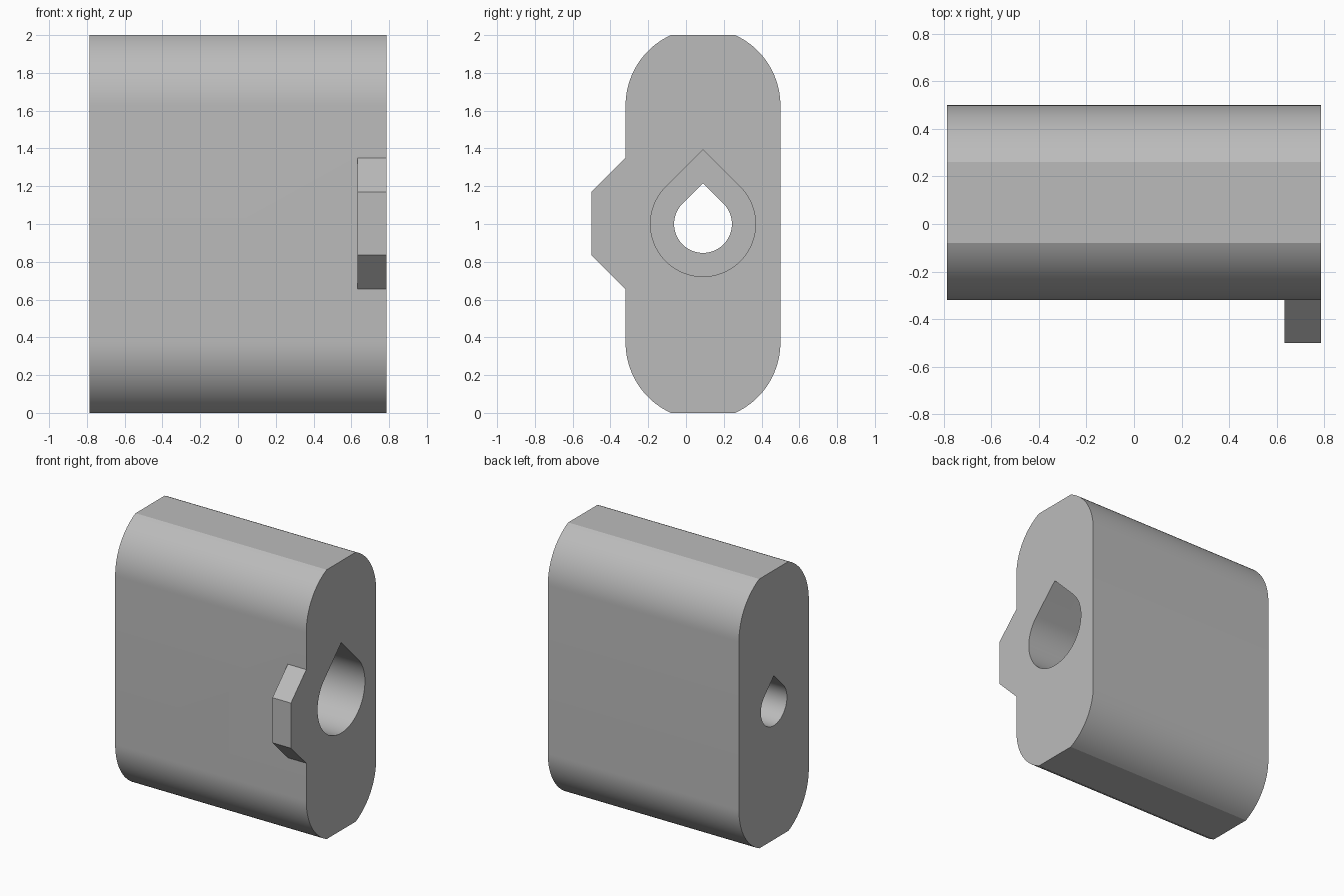
import bpy, bmesh, math
from math import sin, cos, radians, sqrt

if "Cube" in bpy.data.objects:
    bpy.data.objects.remove(bpy.data.objects["Cube"], do_unlink=True)

HALF = 0.785            # half length along x
CY, CZ = 0.09, 1.0      # axis of the bore
R = 0.41                # radius of the rounded ends
ARC_Z = 0.627           # arc centre above and below the axis
STEP_X = -0.1           # where the wide bore meets the narrow one

grey = bpy.data.materials.new("light grey")
grey.use_nodes = True
colour = (0.5, 0.5, 0.5, 1)
grey.diffuse_color = colour
grey.node_tree.nodes["Principled BSDF"].inputs["Base Color"].default_value = colour


def prism(name, outline, x0, x1):
    """Extrude a (y, z) outline along x."""
    bm = bmesh.new()
    face = bm.faces.new([bm.verts.new((x0, y, z)) for y, z in outline])
    ext = bmesh.ops.extrude_face_region(bm, geom=[face])
    moved = [v for v in ext["geom"] if isinstance(v, bmesh.types.BMVert)]
    bmesh.ops.translate(bm, verts=moved, vec=(x1 - x0, 0, 0))
    bmesh.ops.recalc_face_normals(bm, faces=bm.faces)
    mesh = bpy.data.meshes.new(name)
    bm.to_mesh(mesh)
    bm.free()
    mesh.materials.append(grey)
    obj = bpy.data.objects.new(name, mesh)
    bpy.context.collection.objects.link(obj)
    return obj


def arc(cy, cz, r, a0, a1, n):
    return [(cy + r * cos(radians(a0 + (a1 - a0) * i / n)),
             cz + r * sin(radians(a0 + (a1 - a0) * i / n))) for i in range(n + 1)]


def teardrop(r):
    """Round below, pointed at 45 degrees above."""
    return arc(CY, CZ, r, 135, 405, 54) + [(CY, CZ + r * sqrt(2))]


def combine(target, tool, operation):
    mod = target.modifiers.new(tool.name, 'BOOLEAN')
    mod.operation = operation
    mod.solver = 'EXACT'
    mod.object = tool
    tool.hide_render = True
    bpy.context.view_layer.objects.active = target
    bpy.ops.object.modifier_apply(modifier=mod.name)
    bpy.data.objects.remove(tool, do_unlink=True)


# Body: straight sides, rounded ends cut flat at top and bottom
flat = math.degrees(math.asin((1 - ARC_Z) / R))
outline = []
for side, a0, a1 in ((1, 0, flat), (1, 180 - flat, 180),
                     (-1, 180, 180 + flat), (-1, 360 - flat, 360)):
    outline += arc(CY, CZ + side * ARC_Z, R, a0, a1, 20)
body = prism("body", outline, -HALF, HALF)

# Tapered locating tab on the front
tab = prism("tab", [(-0.25, 1.42), (-0.5, 1.17), (-0.5, 0.835), (-0.25, 0.585)],
            0.633, HALF)
combine(body, tab, 'UNION')

# Stepped teardrop bore
combine(body, prism("narrow_bore", teardrop(0.153), -1, 1), 'DIFFERENCE')
combine(body, prism("wide_bore", teardrop(0.278), STEP_X, 1), 'DIFFERENCE')

bpy.ops.object.select_all(action='DESELECT')
body.select_set(True)
bpy.context.view_layer.objects.active = body
bpy.ops.object.shade_smooth_by_angle(angle=radians(20))
